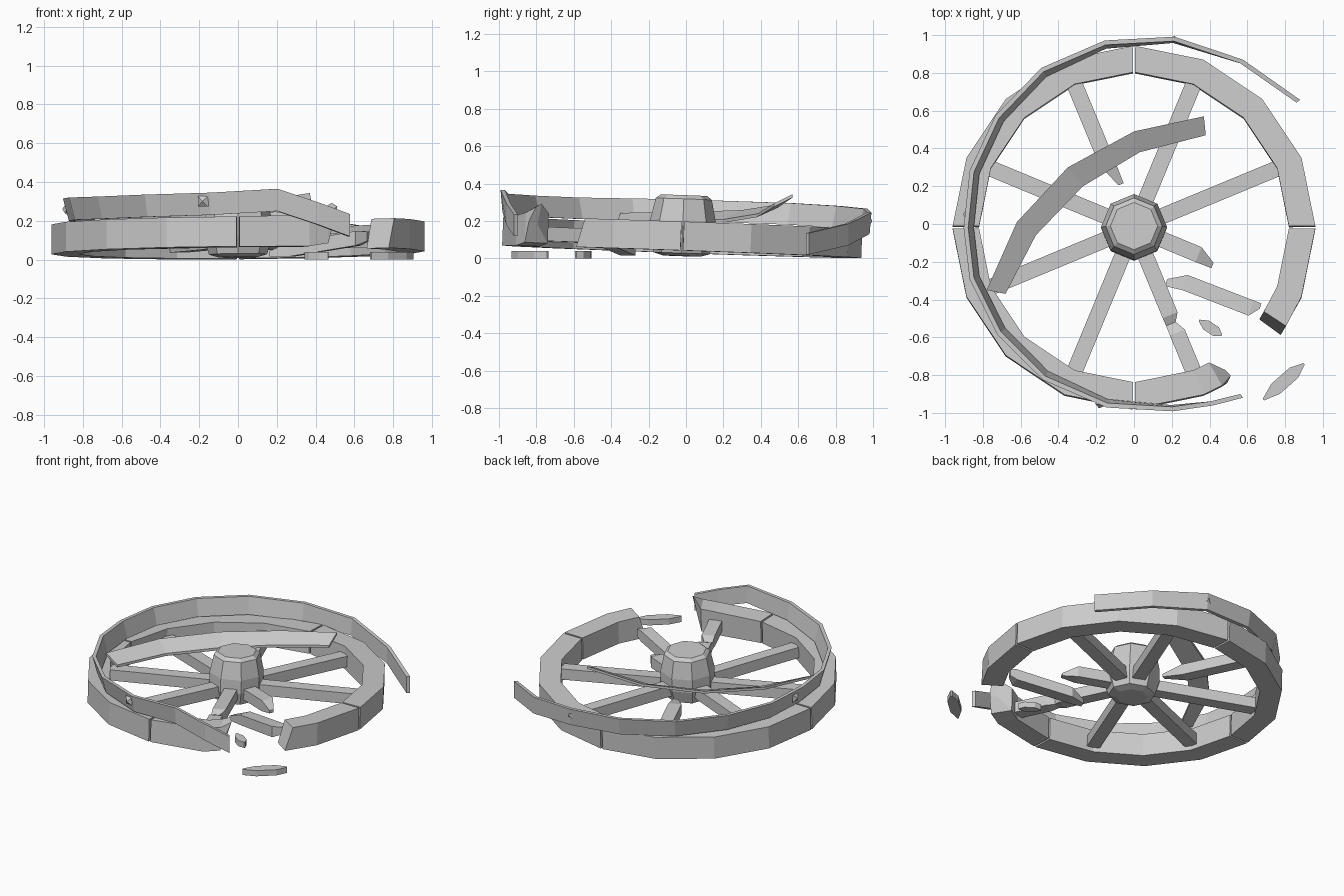
import bpy
import bmesh
import math
from mathutils import Vector

cube = bpy.data.objects.get("Cube")
if cube:
    bpy.data.objects.remove(cube)

grey = bpy.data.materials.new("weathered_grey")
grey.use_nodes = True
grey.diffuse_color = (0.6, 0.6, 0.6, 1)
grey.node_tree.nodes["Principled BSDF"].inputs["Base Color"].default_value = (0.6, 0.6, 0.6, 1)


def loft(name, rings):
    """Join equal-sized rings of points into a closed flat-shaded solid."""
    bm = bmesh.new()
    loops = [[bm.verts.new(p) for p in ring] for ring in rings]
    n = len(loops[0])
    for a, b in zip(loops, loops[1:]):
        for i in range(n):
            j = (i + 1) % n
            bm.faces.new((a[i], a[j], b[j], b[i]))
    bm.faces.new(loops[0])
    bm.faces.new(loops[-1])
    bmesh.ops.recalc_face_normals(bm, faces=bm.faces)
    mesh = bpy.data.meshes.new(name)
    bm.to_mesh(mesh)
    bm.free()
    mesh.materials.append(grey)
    obj = bpy.data.objects.new(name, mesh)
    bpy.context.collection.objects.link(obj)


def wheel(r, deg, z):
    """Polar point on the wheel, which lies slightly tipped."""
    x, y = r * math.cos(math.radians(deg)), r * math.sin(math.radians(deg))
    return Vector((x, y - 0.02 + 0.04 * z, 0.112 + z + 0.008 * x - 0.035 * y))


def rim_ring(deg, low=-0.077, high=0.077, skew=0):
    return [wheel(0.82, deg + skew, low), wheel(0.96, deg + skew, low),
            wheel(0.96, deg, high), wheel(0.82, deg, high)]


def bar_ring(centre, side, w, h):
    up = Vector((0, 0, h / 2))
    s = side * (w / 2)
    return [centre - s - up, centre + s - up, centre + s + up, centre - s + up]


# Rim: three whole quarter pieces and two broken ones
gap, step = 0.4, 22.5
for k, name in enumerate(("rim_back_left", "rim_back_right", "rim_front_right")):
    s = 90 * k
    angles = (s + gap, s + step, s + 2 * step, s + 3 * step, s + 90 - gap)
    loft(name, [rim_ring(a) for a in angles])
loft("rim_broken_left", [rim_ring(-33, skew=-3), rim_ring(-step), rim_ring(-gap)])
splinter_end = [wheel(0.91, -58.5, 0.04), wheel(0.96, -59, 0.05),
                wheel(0.94, -57, 0.13), wheel(0.9, -57.5, 0.15)]
loft("rim_broken_front", [rim_ring(270 + gap), rim_ring(270 + step, high=0.085),
                          rim_ring(299, low=-0.06, high=0.1), splinter_end])

# Hub: eight-sided barrel
profile = [(0.1, -0.1), (0.15, -0.085), (0.175, 0), (0.175, 0.09), (0.15, 0.205), (0.125, 0.225)]
loft("hub", [[wheel(r, 45 * i, z) for i in range(8)] for r, z in profile])


# Spokes: from radius a to radius b, with an optional splintered point
def spoke(name, deg, a, b, point=None):
    t = math.radians(deg)
    side = Vector((-math.sin(t), math.cos(t), 0))
    rings = [bar_ring(wheel(r, deg, -0.01), side, 0.085, 0.075) for r in (a, b)]
    if point:
        rings.append(bar_ring(wheel(point, deg, -0.02) - side * 0.025, side, 0.03, 0.02))
    loft(name, rings)


for i in (0, 1, 3, 4, 5):
    spoke(f"spoke_{i + 1}", 22.5 + 45 * i, 0.12, 0.84)
spoke("spoke_split_back", 112.5, 0.84, 0.38, 0.24)
spoke("spoke_split_front_inner", 292.5, 0.12, 0.5, 0.58)
spoke("spoke_split_front_outer", 292.5, 0.86, 0.6, 0.5)
spoke("spoke_stub", 337.5, 0.12, 0.37, 0.46)

# Fallen spoke piece leaning on the ground: x, y, z, width, height
fallen = [(0.17, -0.31, 0.03, 0.04, 0.03),
          (0.27, -0.31, 0.05, 0.085, 0.07),
          (0.62, -0.445, 0.11, 0.085, 0.075),
          (0.67, -0.435, 0.12, 0.03, 0.05)]
across = Vector((0.33, 0.94, 0))
loft("fallen_spoke", [bar_ring(Vector((x, y, z)), across, w, h) for x, y, z, w, h in fallen])


# Splinters on the ground
def chip(name, start, end, width):
    a, b = Vector(start), Vector(end)
    d = b - a
    side = Vector((-d.y, d.x, 0)).normalized()
    taper = [(0, 0.15), (0.3, 1), (0.75, 1), (1, 0.15)]
    loft(name, [bar_ring(a + d * f, side, width * w, 0.04) for f, w in taper])


chip("small_splinter", (0.345, -0.51, 0.02), (0.465, -0.59, 0.02), 0.055)
chip("large_splinter", (0.685, -0.93, 0.02), (0.9, -0.74, 0.02), 0.07)

# Iron tyre: upright band sprung off the rim (x, y, bottom z, outward lean)
tyre = [(0.57, -0.91, 0.12, 0), (0.41, -0.95, 0.18, 0), (0.2, -0.97, 0.25, 0.01),
        (-0.14, -0.94, 0.23, 0.02), (-0.46, -0.79, 0.22, 0.03), (-0.69, -0.56, 0.21, 0.03),
        (-0.83, -0.28, 0.205, 0.03), (-0.86, -0.02, 0.2, 0.03), (-0.83, 0.27, 0.19, 0.03),
        (-0.7, 0.55, 0.18, 0.03), (-0.47, 0.79, 0.165, 0.03), (-0.15, 0.94, 0.15, 0.02),
        (0.21, 0.97, 0.13, 0.01), (0.57, 0.86, 0.07, 0), (0.87, 0.65, 0.02, 0)]
rings = []
for x, y, z, lean in tyre:
    p = Vector((x, y, z))
    out = Vector((x, y, 0)).normalized()
    top = p + out * lean + Vector((0, 0, 0.115))
    rings.append([p - out * 0.012, p + out * 0.012, top + out * 0.012, top - out * 0.012])
loft("iron_tyre", rings)

# Loose strip of tyre lying across the wheel, outer edge higher
strip = [((-0.78, -0.35), (-0.68, -0.37), 0.2), ((-0.62, 0.01), (-0.52, -0.06), 0.205),
         ((-0.35, 0.3), (-0.27, 0.2), 0.215), ((0, 0.49), (0.03, 0.38), 0.245),
         ((0.37, 0.57), (0.38, 0.47), 0.3)]
thick = Vector((0, 0, 0.018))
rings = []
for o, i, z in strip:
    outer = Vector((o[0], o[1], z + 0.025))
    inner = Vector((i[0], i[1], z - 0.025))
    rings.append([inner, outer, outer + thick, inner + thick])
loft("loose_strip", rings)

# Nails: small pyramids on the tyre
nails = {"nail_front": (-0.18, -0.955, 0.3),
         "nail_right": (-0.885, 0.05, 0.26),
         "nail_back": (0.21, 0.975, 0.2)}
for name, spot in nails.items():
    p = Vector(spot)
    out = Vector((p.x, p.y, 0)).normalized()
    side = Vector((-out.y, out.x, 0))
    loft(name, [bar_ring(p, side, 0.055, 0.055), bar_ring(p + out * 0.02, side, 0.004, 0.004)])
